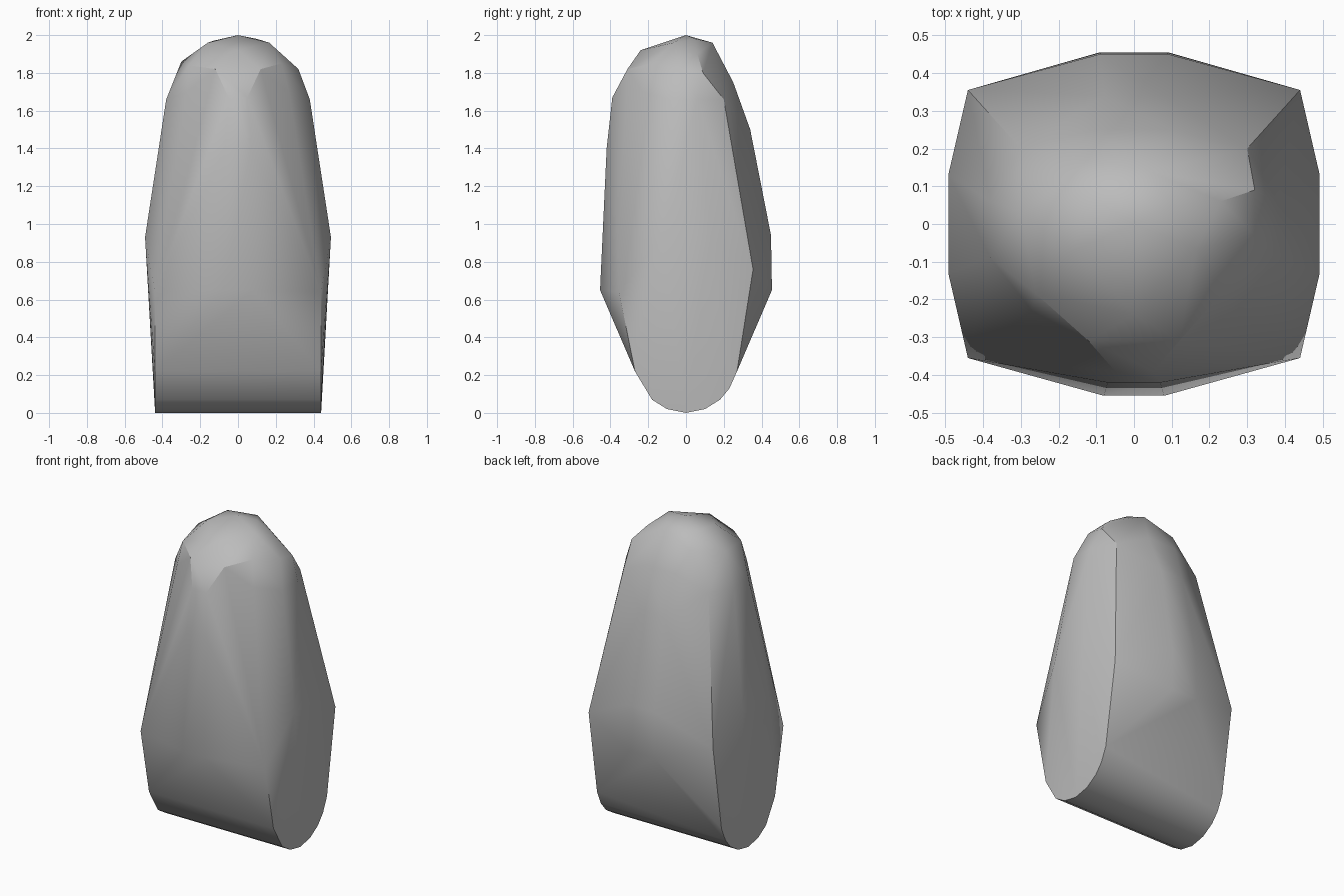
import bpy, bmesh, math

cube = bpy.data.objects.get("Cube")
if cube:
    bpy.data.objects.remove(cube)

grey = bpy.data.materials.new("plain grey")
grey.use_nodes = True
colour = (0.5, 0.5, 0.5, 1)
grey.diffuse_color = colour
grey.node_tree.nodes["Principled BSDF"].inputs["Base Color"].default_value = colour

points = []


def mirrored(x, y, z):
    """Add a point on both sides of the body."""
    points.extend([(x, y, z), (-x, y, z)])


# Rounded foot: one side profile swept across the width
foot = [(-.27, .22), (-.18, .07), (-.1, .02), (0, 0), (.1, .02), (.18, .07), (.23, .13), (.27, .22)]
for y, z in foot:
    mirrored(.44, y, z)

# Waist: corners, bulging flanks, front and back
mirrored(.44, -.355, .64)
mirrored(.44, .355, .76)
mirrored(.492, -.13, .93)
mirrored(.492, .13, .93)
mirrored(.08, -.455, .65)
mirrored(.09, .455, .65)
mirrored(.09, .45, .94)

# Shoulders narrowing towards the dome
mirrored(.07, -.42, 1.4)
mirrored(.05, -.39, 1.67)
mirrored(.08, .34, 1.5)
mirrored(.38, -.09, 1.66)
mirrored(.38, .06, 1.66)
mirrored(.3, .2, 1.66)
mirrored(.27, -.23, 1.7)

# Faceted dome
points += [
    (0, 0, 2), (.1, .05, 1.98), (.04, .14, 1.96), (-.13, .08, 1.97),
    (-.16, -.07, 1.96), (.165, -.065, 1.96), (0, -.24, 1.92),
    (-.12, -.31, 1.82), (.12, -.31, 1.82), (.23, -.185, 1.85),
    (.32, -.03, 1.82), (.32, .09, 1.8), (.23, .06, 1.9), (-.3, .03, 1.86),
    (-.26, -.185, 1.84), (-.15, .17, 1.88), (.1, .25, 1.75), (-.1, .25, 1.75),
]

# Wrap a convex skin around the points
bm = bmesh.new()
for p in points:
    bm.verts.new(p)
hull = bmesh.ops.convex_hull(bm, input=bm.verts)
loose = [v for v in bm.verts if not v.link_faces]
bmesh.ops.delete(bm, geom=loose, context="VERTS")
bmesh.ops.dissolve_limit(bm, angle_limit=math.radians(2), verts=bm.verts, edges=bm.edges)
bmesh.ops.recalc_face_normals(bm, faces=bm.faces)
mesh = bpy.data.meshes.new("rounded_body")
bm.to_mesh(mesh)
bm.free()
mesh.materials.append(grey)
body = bpy.data.objects.new("rounded_body", mesh)
bpy.context.collection.objects.link(body)

# Soft shading with crisp end caps
bpy.context.view_layer.objects.active = body
body.select_set(True)
bpy.ops.object.shade_smooth_by_angle(angle=math.radians(30))
